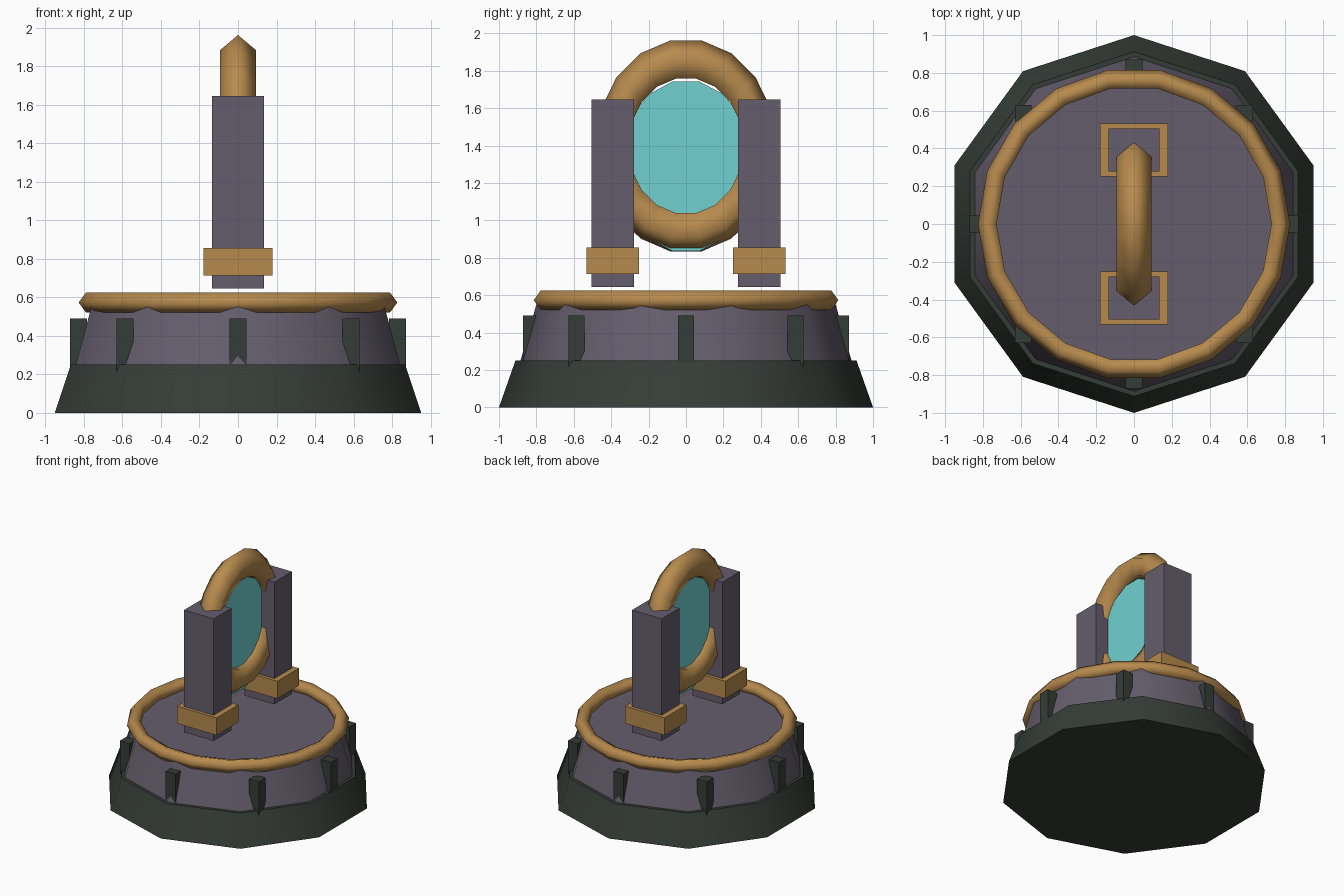
import bpy, bmesh
from math import cos, sin, pi, radians

cube = bpy.data.objects.get("Cube")
if cube:
    bpy.data.objects.remove(cube, do_unlink=True)


def material(name, rgb):
    mat = bpy.data.materials.new(name)
    mat.use_nodes = True
    mat.diffuse_color = (*rgb, 1)
    mat.node_tree.nodes["Principled BSDF"].inputs["Base Color"].default_value = (*rgb, 1)
    return mat


DARK = material("dark_green_metal", (0.036, 0.046, 0.037))
STONE = material("purple_grey_stone", (0.130, 0.110, 0.152))
BRASS = material("warm_brass", (0.470, 0.254, 0.075))
GLASS = material("teal_portal", (0.160, 0.630, 0.630))


def stack(name, mat, profile, sides, start):
    """Solid made of polygon rings, given as (radius, z) from the bottom up."""
    bm = bmesh.new()
    rings = []
    for r, z in profile:
        angles = [start + 2 * pi * i / sides for i in range(sides)]
        rings.append([bm.verts.new((r * cos(a), r * sin(a), z)) for a in angles])
    for low, high in zip(rings, rings[1:]):
        for i in range(sides):
            j = (i + 1) % sides
            bm.faces.new((low[i], low[j], high[j], high[i]))
    bm.faces.new(rings[0][::-1])
    bm.faces.new(rings[-1])
    mesh = bpy.data.meshes.new(name)
    bm.to_mesh(mesh)
    bm.free()
    obj = bpy.data.objects.new(name, mesh)
    bpy.context.collection.objects.link(obj)
    mesh.materials.append(mat)
    return obj


def box(name, mat, center, size):
    bpy.ops.mesh.primitive_cube_add(size=1, location=center)
    obj = bpy.context.object
    obj.name = name
    obj.scale = size
    obj.data.materials.append(mat)
    return obj


def ring(name, mat, major, minor, z):
    bpy.ops.mesh.primitive_torus_add(major_segments=18, minor_segments=5,
                                     major_radius=major, minor_radius=minor,
                                     location=(0, 0, z))
    obj = bpy.context.object
    obj.name = name
    obj.data.materials.append(mat)
    bpy.ops.object.shade_smooth()
    return obj


def smooth(obj, degrees):
    bpy.ops.object.select_all(action='DESELECT')
    obj.select_set(True)
    bpy.context.view_layer.objects.active = obj
    bpy.ops.object.shade_smooth_by_angle(angle=radians(degrees))


# Ten-sided pedestal: wide foot, tapered drum, raised rim around its top
smooth(stack("foot", DARK, [(1.0, 0), (0.912, 0.25)], 10, pi / 2), 40)
smooth(stack("drum", STONE, [(0.885, 0.25), (0.80, 0.55)], 10, pi / 2), 40)
ring("drum_rim", BRASS, 0.772, 0.055, 0.573)

# Eight square studs around the drum, all kept square to the axes
for i in range(8):
    a = i * pi / 4
    box(f"stud_{i + 1}", DARK, (0.828 * cos(a), 0.828 * sin(a), 0.345), (0.088, 0.088, 0.29))

# Front and back pillars, each with a collar
for side, y in (("front", -0.392), ("back", 0.392)):
    box(f"{side}_pillar", STONE, (0, y, 1.145), (0.268, 0.228, 1.0))
    box(f"{side}_collar", BRASS, (0, y, 0.785), (0.358, 0.28, 0.142))

# Upright oval ring between the pillars
UPRIGHT = (pi / 2, 0, pi / 2)
portal_ring = ring("portal_ring", BRASS, 0.388, 0.097, 1.398)
portal_ring.rotation_euler = UPRIGHT
portal_ring.scale = (1, 1.18, 1)

# Thin glowing disc, set slightly low inside the ring
disc = stack("portal_disc", GLASS, [(0.36, -0.02), (0.36, 0.02)], 16, pi / 16)
disc.rotation_euler = UPRIGHT
disc.scale = (1, 1.286, 1)
disc.location = (0, 0, 1.289)
